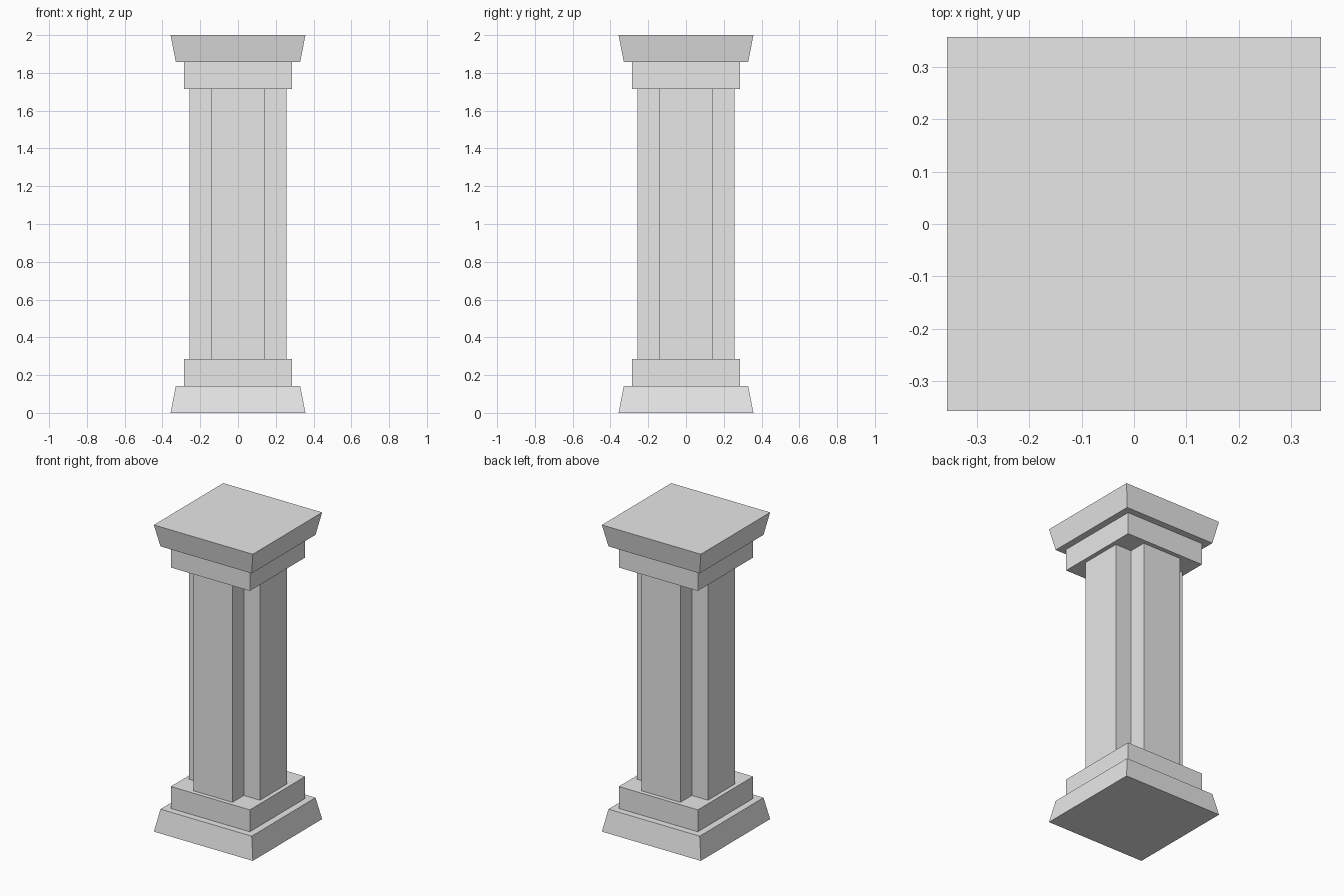
import bpy
import bmesh

cube = bpy.data.objects.get("Cube")
if cube:
    bpy.data.objects.remove(cube, do_unlink=True)

# Single stone colour
stone = bpy.data.materials.new("light_grey_stone")
stone.use_nodes = True
colour = (0.8, 0.8, 0.8, 1)
stone.diffuse_color = colour
stone.node_tree.nodes["Principled BSDF"].inputs["Base Color"].default_value = colour


def prism(name, outline, z0, z1, top_scale=1.0):
    """Extrude a flat outline from z0 to z1, optionally tapering the top."""
    bm = bmesh.new()
    base = bm.faces.new([bm.verts.new((x, y, z0)) for x, y in outline])
    top = bmesh.ops.extrude_face_region(bm, geom=[base], use_keep_orig=True)
    for v in (g for g in top["geom"] if isinstance(g, bmesh.types.BMVert)):
        v.co = (v.co.x * top_scale, v.co.y * top_scale, z1)
    bmesh.ops.recalc_face_normals(bm, faces=bm.faces)
    mesh = bpy.data.meshes.new(name)
    bm.to_mesh(mesh)
    bm.free()
    mesh.materials.append(stone)
    obj = bpy.data.objects.new(name, mesh)
    bpy.context.collection.objects.link(obj)
    return obj


def square(half):
    return [(-half, -half), (half, -half), (half, half), (-half, half)]


HEIGHT = 2.0
STEP = 0.143          # height of each plinth and block
WIDE, NARROW = 0.357, 0.329
BLOCK = 0.285
ARM, REACH = 0.14, 0.257

# Cross-shaped shaft: one notched corner turned through four quarters
outline = []
corner = [(REACH, -ARM), (REACH, ARM), (ARM, ARM)]
for quarter in range(4):
    outline += corner
    corner = [(-y, x) for x, y in corner]
prism("shaft", outline, 2 * STEP, HEIGHT - 2 * STEP)

# Base: tapered plinth and square block
prism("base_plinth", square(WIDE), 0, STEP, NARROW / WIDE)
prism("base_block", square(BLOCK), STEP, 2 * STEP)

# Capital: square block and flared slab
prism("capital_block", square(BLOCK), HEIGHT - 2 * STEP, HEIGHT - STEP)
prism("capital_slab", square(NARROW), HEIGHT - STEP, HEIGHT, WIDE / NARROW)
